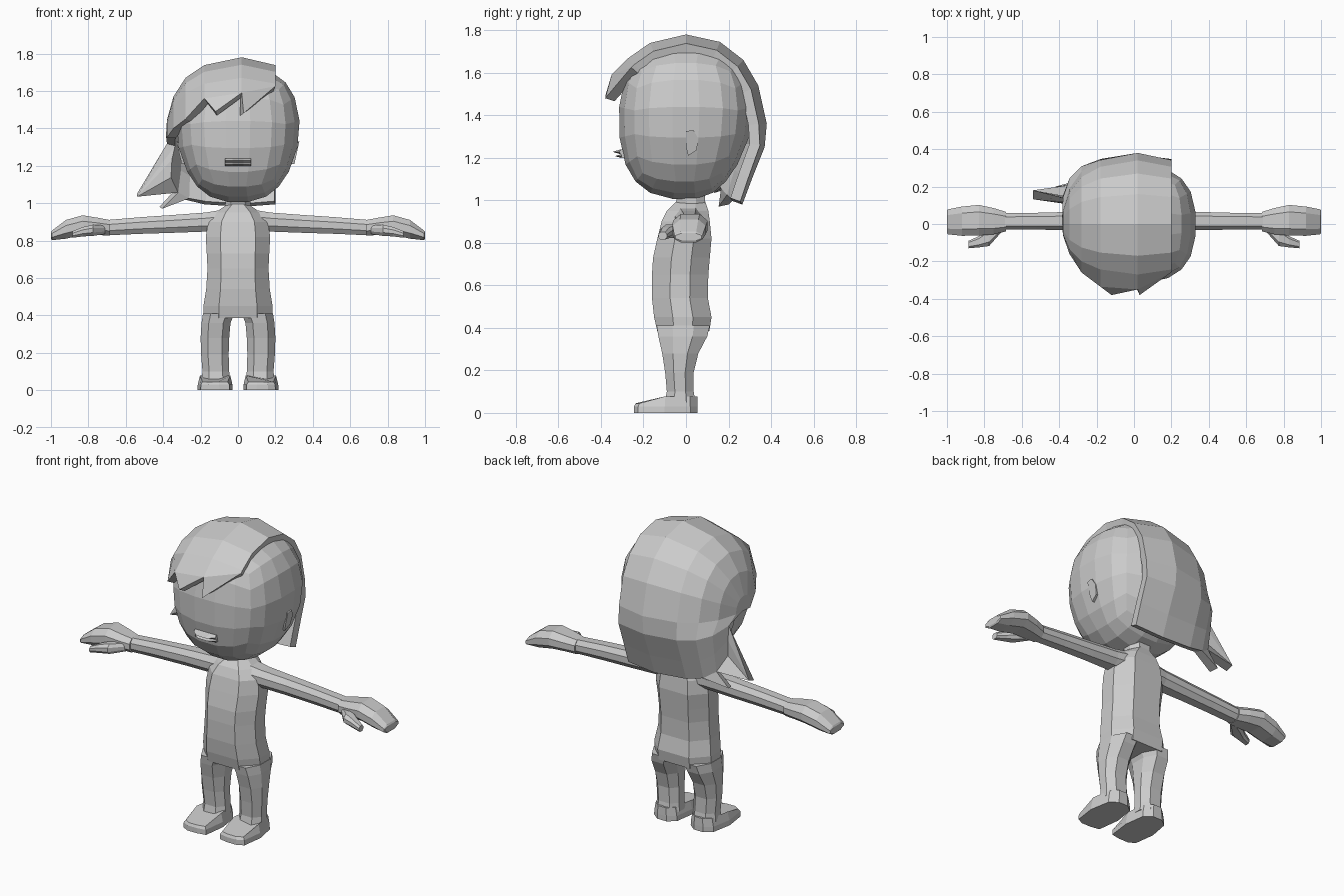
import bpy, bmesh
from mathutils import Vector

grey = bpy.data.materials.new("light_grey")
grey.diffuse_color = (0.6, 0.6, 0.6, 1)


def finish(name, bm, fix=True):
    if fix:
        bmesh.ops.recalc_face_normals(bm, faces=bm.faces[:])
    me = bpy.data.meshes.new(name)
    bm.to_mesh(me)
    bm.free()
    me.materials.append(grey)
    ob = bpy.data.objects.new(name, me)
    bpy.context.collection.objects.link(ob)
    return ob


def loft(name, rings, side=1):
    """Closed skin over rings of equal point count; side=-1 mirrors in x."""
    bm = bmesh.new()
    vs = [[bm.verts.new((p[0] * side, p[1], p[2])) for p in r] for r in rings]
    n = len(vs[0])
    for a, b in zip(vs, vs[1:]):
        for i in range(n):
            j = (i + 1) % n
            bm.faces.new((a[i], a[j], b[j], b[i]))
    bm.faces.new(vs[0])
    bm.faces.new(vs[-1])
    return finish(name, bm)


def octagon(a0, a1, b0, b1, fa=0.55, fb=0.35):
    """Eight-sided outline in two axes."""
    ca, cb, ha, hb = (a0 + a1) / 2, (b0 + b1) / 2, (a1 - a0) / 2, (b1 - b0) / 2
    shape = [(1, -fb), (1, fb), (fa, 1), (-fa, 1), (-1, fb), (-1, -fb), (-fa, -1), (fa, -1)]
    return [(ca + ha * u, cb + hb * v) for u, v in shape]


def level(z, x0, x1, y0, y1, fa=0.55, fb=0.35):
    return [(x, y, z) for x, y in octagon(x0, x1, y0, y1, fa, fb)]


def station(x, y0, y1, z0, z1, fa=0.55, fb=0.4):
    return [(x, y, z) for y, z in octagon(y0, y1, z0, z1, fa, fb)]


# Torso and neck
torso = [(0.385, 0.185, -0.135, 0.11), (0.45, 0.185, -0.15, 0.12), (0.54, 0.17, -0.16, 0.103),
         (0.65, 0.163, -0.16, 0.105), (0.73, 0.167, -0.155, 0.112), (0.82, 0.172, -0.135, 0.12),
         (0.90, 0.16, -0.115, 0.112), (0.95, 0.12, -0.09, 0.105), (0.995, 0.055, -0.045, 0.09)]
loft("torso", [level(z, -w, w, f, b) for z, w, f, b in torso])
loft("neck", [level(0.96, -0.07, 0.07, -0.045, 0.09), level(1.06, -0.065, 0.065, -0.045, 0.09)])

# Limbs, hands, feet and ears on both sides
leg = [(0.41, 0.02, 0.187, -0.138, 0.112), (0.36, 0.04, 0.195, -0.13, 0.10), (0.28, 0.047, 0.2, -0.112, 0.058),
       (0.19, 0.05, 0.197, -0.098, 0.036), (0.10, 0.047, 0.19, -0.09, 0.036), (0.05, 0.042, 0.195, -0.10, 0.045)]
arm = [(0.08, -0.06, 0.08, 0.845, 0.965), (0.17, -0.045, 0.07, 0.848, 0.95), (0.33, -0.033, 0.065, 0.842, 0.938),
       (0.52, -0.03, 0.06, 0.836, 0.925), (0.70, -0.03, 0.058, 0.828, 0.91)]
hand = [(0.685, -0.04, 0.065, 0.826, 0.91), (0.75, -0.055, 0.085, 0.83, 0.922), (0.83, -0.062, 0.102, 0.83, 0.935),
        (0.92, -0.063, 0.093, 0.81, 0.91), (0.995, -0.055, 0.078, 0.802, 0.853), (1.0, -0.05, 0.074, 0.81, 0.845)]
thumb = [(0.71, -0.045, 0.0, 0.835, 0.88), (0.775, -0.118, -0.02, 0.825, 0.885),
         (0.83, -0.125, -0.065, 0.822, 0.872), (0.885, -0.13, -0.09, 0.815, 0.85)]
sole = [(0.045, -0.235), (0.10, -0.245), (0.16, -0.245), (0.20, -0.225), (0.217, -0.10),
        (0.195, 0.02), (0.15, 0.055), (0.09, 0.055), (0.045, 0.02), (0.028, -0.10)]
ear = [(0.0, 1.325), (0.035, 1.33), (0.058, 1.29), (0.05, 1.235), (0.01, 1.21), (0.0, 1.25)]
for side, tag in ((1, "left"), (-1, "right")):
    loft(tag + "_leg", [level(*r, 0.5, 0.4) for r in leg], side)
    loft(tag + "_arm", [station(*r) for r in arm], side)
    loft(tag + "_hand", [station(*r) for r in hand], side)
    loft(tag + "_thumb", [station(*r) for r in thumb], side)
    upper = [(0.12 + (x - 0.12) * 0.86, y * 0.97, 0.078 if y > -0.15 else 0.045) for x, y in sole]
    loft(tag + "_foot", [[(x, y, 0) for x, y in sole],
                         [(0.12 + (x - 0.12) * 0.98, y, 0.03) for x, y in sole], upper], side)
    loft(tag + "_ear", [[(0.25, y, z) for y, z in ear],
                        [(0.315 + (z - 1.27) * 0.22, y, z) for y, z in ear]], side)

# Head: a rounded box narrowed toward the jaw
bm = bmesh.new()
bmesh.ops.create_cube(bm, size=2)
bmesh.ops.subdivide_edges(bm, edges=bm.edges[:], cuts=4, use_grid_fill=True)
for v in bm.verts:
    q = Vector(v.co)
    q /= sum(abs(c) ** 2.6 for c in q) ** (1 / 2.6)
    low = max(0, -q.z)
    v.co = (0.333 * q.x * (1 - 0.19 * low),
            0.318 * q.y * (1 - (0.3 if q.y > 0 else 0.03) * low),
            1.367 + 0.365 * q.z)
finish("head", bm)

# Lips: two slim wedges
for name, z, h, out in (("upper_lip", 1.228, 0.012, -0.345), ("lower_lip", 1.208, 0.009, -0.334)):
    loft(name, [[(x, -0.28, z - h), (x, -0.28, z + h), (x, -0.305, z + h),
                 (x, out + 0.03 * (abs(x) > 0.05), z), (x, -0.305, z - h)]
                for x in (-0.07, -0.03, 0.03, 0.07)])

# Hair: arcs from fringe to nape, shrinking toward the covered side
arc = [(-0.27, 1.67), (-0.17, 1.74), (0, 1.78), (0.16, 1.745), (0.27, 1.66),
       (0.34, 1.54), (0.38, 1.36), (0.37, 1.25), (0.31, 1.10), (0.265, 0.98)]
slices = [(0.2, 0.9), (0.02, 1), (-0.18, 0.9), (-0.28, 0.74), (-0.345, 0.5), (-0.38, 0.2)]
fringe = [(-0.258, 1.625), (-0.35, 1.59), (-0.335, 1.56), (-0.26, 1.45), (-0.16, 1.40), (-0.06, 1.35)]
flare = {7: 0.6, 8: 0.45, 9: 0.35}
bm = bmesh.new()
g = []
for (x, s), (fy, fz) in zip(slices, fringe):
    row = [bm.verts.new((x, fy, fz))]
    for i, (y, z) in enumerate(arc):
        k = s ** flare.get(i, 1)
        row.append(bm.verts.new((x, y * k, 1.36 + (z - 1.36) * k)))
    g.append(row)
n = len(arc)
for a, b in zip(g, g[1:]):
    for i in range(n):
        bm.faces.new((a[i], a[i + 1], b[i + 1], b[i]))
pole = bm.verts.new((-0.385, 0.02, 1.36))
for i in range(8):
    bm.faces.new((g[5][i], g[5][i + 1], pole))
# Pointed locks on the fringe and the nape
for r, tip in ((0, (0.03, -0.38, 1.48)), (1, (-0.12, -0.38, 1.49))):
    bm.faces.new((g[r][0], g[r + 1][0], bm.verts.new(tip)))
lock = bm.verts.new((-0.54, 0.18, 1.05))
for i in (8, 9):
    bm.faces.new((g[5][i], g[5][i + 1], lock))
bm.faces.new((g[5][n], g[4][n], lock))
bm.faces.new((g[4][n], g[3][n], bm.verts.new((-0.42, 0.2, 0.98))))
hair = finish("hair", bm, fix=False)
shell = hair.modifiers.new("thickness", 'SOLIDIFY')
shell.thickness = 0.05
shell.offset = -1
